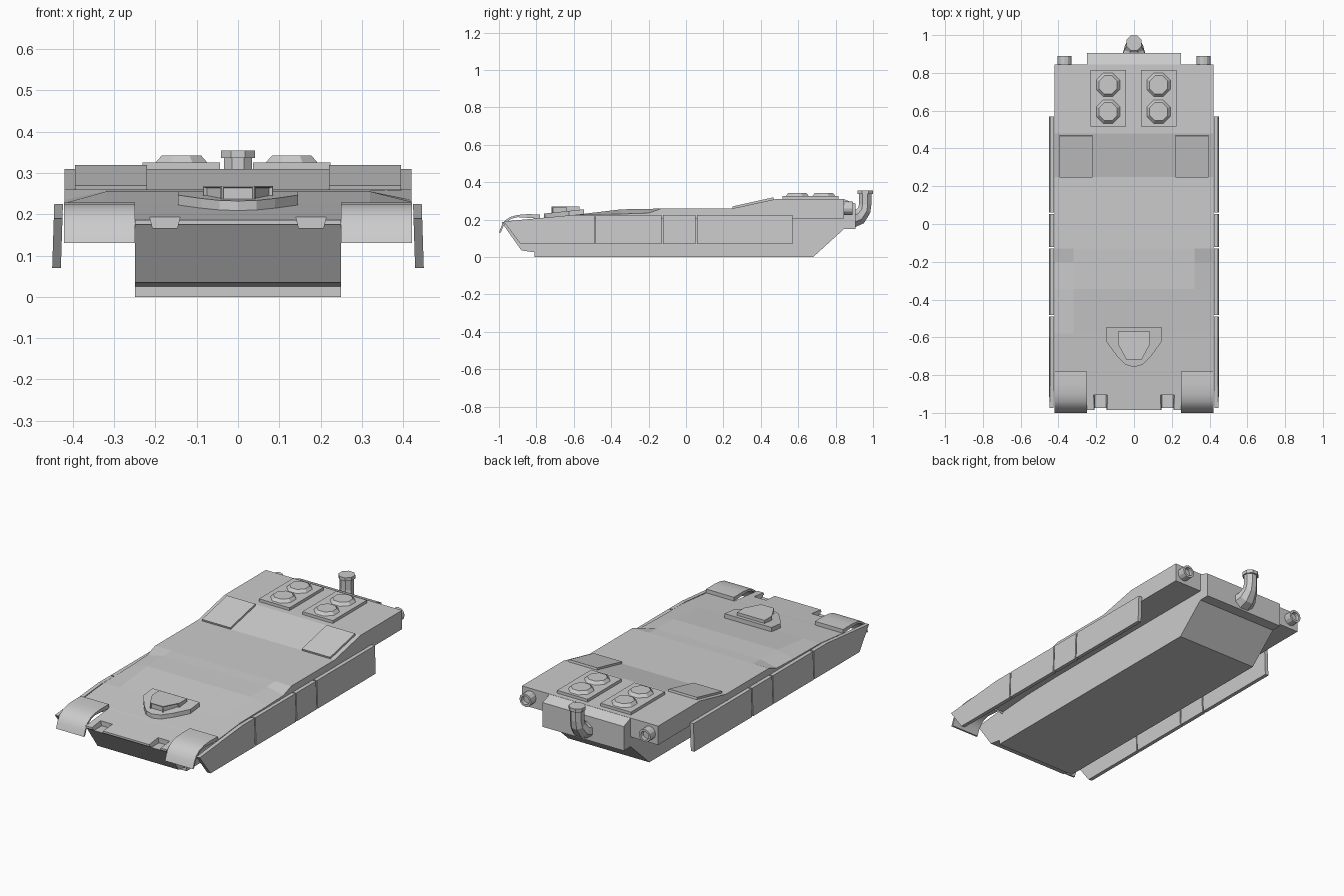
import bpy, bmesh
from math import cos, sin, pi, radians
from mathutils import Vector

if "Cube" in bpy.data.objects:
    bpy.data.objects.remove(bpy.data.objects["Cube"])


def finish(name, bm):
    bmesh.ops.recalc_face_normals(bm, faces=bm.faces[:])
    me = bpy.data.meshes.new(name)
    bm.to_mesh(me)
    bm.free()
    ob = bpy.data.objects.new(name, me)
    bpy.context.collection.objects.link(ob)
    return ob


def loft(name, rings):
    """Skin a list of equal-length closed rings and cap both ends."""
    bm = bmesh.new()
    vs = [[bm.verts.new(p) for p in r] for r in rings]
    n = len(rings[0])
    for a, b in zip(vs, vs[1:]):
        for i in range(n):
            j = (i + 1) % n
            bm.faces.new((a[i], a[j], b[j], b[i]))
    bm.faces.new(vs[0])
    bm.faces.new(vs[-1][::-1])
    return finish(name, bm)


def side_prism(name, pts, x0, x1):
    return loft(name, [[(x, y, z) for y, z in pts] for x in (x0, x1)])


def box(name, x0, x1, y0, y1, z0, z1):
    return side_prism(name, [(y0, z0), (y1, z0), (y1, z1), (y0, z1)], x0, x1)


def disc(name, c, r0, r1, h, n=8, axis='z', rot=0.0):
    def p(r, t, k):
        a, b = r * cos(t), r * sin(t)
        off = (a, b, k) if axis == 'z' else (a, k, b)
        return Vector(c) + Vector(off)
    ts = [rot + 2 * pi * i / n for i in range(n)]
    return loft(name, [[p(r0, t, 0) for t in ts], [p(r1, t, h) for t in ts]])


def inset_facing(ob, direction, limit, width, depth, top_z=9):
    """Recess every face that looks in the given direction."""
    bm = bmesh.new()
    bm.from_mesh(ob.data)
    d = Vector(direction)
    fs = [f for f in bm.faces if f.normal.dot(d) > limit]
    bmesh.ops.inset_individual(bm, faces=fs, thickness=width, depth=0)
    bmesh.ops.inset_individual(bm, faces=fs, thickness=0.001, depth=-depth)
    bm.to_mesh(ob.data)
    bm.free()


# Lower hull tub with the raised rear centre block
tub = side_prism("lower_hull", [
    (-.81, 0), (.68, 0), (.845, .15), (.905, .15), (.905, .285), (.845, .309),
    (.48, .305), (.25, .25), (-.345, .245), (-.985, .184), (-.88, .035), (-.81, .025)],
    -.25, .25)

# Upper deck: y, inner x, centre z, outer x, edge z, bottom z
rows = [(-.985, .20, .186, .25, .186, .175), (-.785, .20, .206, .25, .206, .175),
        (-.78, .32, .207, .42, .207, .185), (-.58, .32, .227, .42, .227, .20),
        (-.345, .32, .255, .42, .23, .205), (-.20, .32, .257, .42, .235, .205),
        (-.13, .32, .26, .42, .26, .205), (.25, .32, .26, .42, .26, .205),
        (.48, .32, .31, .42, .31, .205), (.845, .32, .31, .42, .31, .205)]
deck = loft("upper_deck", [
    [(-xo, y, zb), (-xo, y, zo), (-xi, y, zc), (xi, y, zc), (xo, y, zo), (xo, y, zb)]
    for y, xi, zc, xo, zo, zb in rows])

# Front notches cut through the deck lip
for s in (-1, 1):
    cut = loft("notch_cutter", [
        [(s * .177 - w, y, z) for y, z, w in ((-1.1, .167, .03), (-.905, .167, .03), (-.905, .25, .05), (-1.1, .25, .05))],
        [(s * .177 + w, y, z) for y, z, w in ((-1.1, .167, .03), (-.905, .167, .03), (-.905, .25, .05), (-1.1, .25, .05))]])
    cut.hide_render = True
    cut.hide_viewport = False
    cut.display_type = 'WIRE'
    for ob in (tub, deck):
        m = ob.modifiers.new("notch", 'BOOLEAN')
        m.operation = 'DIFFERENCE'
        m.object = cut

# Curved front fenders: a thin bent sheet
arc = [(-.78, .228), (-.85, .229), (-.90, .225), (-.94, .214), (-.97, .193), (-.988, .163), (-1.0, .13)]
under = [(-.99, .13), (-.977, .163), (-.96, .187), (-.935, .204), (-.90, .213), (-.78, .205)]
for s, side in ((-1, "left"), (1, "right")):
    f = side_prism(side + "_front_fender", arc + under, s * .25, s * .422)
    bpy.context.view_layer.objects.active = f
    for o in bpy.context.selected_objects:
        o.select_set(False)
    f.select_set(True)
    bpy.ops.object.shade_smooth_by_angle(angle=radians(32))

    # Side skirt panels leaning slightly outwards
    panels = [[(-.975, .19), (-.885, .07), (-.49, .07), (-.49, .225), (-.60, .225)]]
    for y0, y1 in ((-.483, -.13), (-.123, .052), (.06, .57)):
        panels.append([(y0, .07), (y1, .07), (y1, .225), (y0, .225)])
    for i, pts in enumerate(panels):
        lean = lambda z: .005 * (.225 - z) / .155
        loft(f"{side}_skirt_{i + 1}", [
            [(s * (x + lean(z)), y, z) for y, z in pts] for x in (.424, .445)])

    # Sloped access plate
    side_prism(side + "_access_plate",
               [(.25, .258), (.47, .306), (.467, .319), (.247, .270)], s * .22, s * .395)

    # Engine fan plate with two octagonal covers
    cx = .13 if s > 0 else -.137
    box(side + "_fan_plate", cx - .094, cx + .094, .515, .815, .305, .326)
    for i, y in enumerate((.595, .737)):
        disc(f"{side}_fan_cover_{i + 1}", (cx, y, .325), .068, .052, .017, rot=pi / 8)

    # Rear lamp with recessed face
    lamp = disc(side + "_rear_lamp", (s * .368, .84, .26), .036, .036, .05, n=12, axis='y')
    inset_facing(lamp, (0, 1, 0), .9, .012, .02)

# Driver hatch base, lying on the sloped front plate
base = [(-.145, -.545), (.145, -.545), (.145, -.625), (.09, -.70), (.045, -.745), (0, -.758),
        (-.045, -.745), (-.09, -.70), (-.145, -.625)]
slope = lambda y: .186 + (y + .985) * .107
loft("driver_hatch_base", [[(x, y, slope(y) + h) for x, y in base] for h in (-.01, .022)])

# Driver vision block with three recessed windows
block = [(-.085, -.57), (.085, -.57), (.085, -.635), (.04, -.718), (-.04, -.718), (-.085, -.635)]
vb = loft("driver_vision_block", [[(x, y, z) for x, y in block] for z in (.226, .269)])
inset_facing(vb, (0, -1, 0), .3, .006, .008)

# Rear air pipe: wide elbow turning upwards, with a cap
rings = []
for y, z, w, d, tilt in ((.90, .205, .06, .047, 0), (.93, .217, .05, .042, 30),
                         (.953, .25, .038, .035, 65), (.958, .28, .034, .033, 90),
                         (.958, .338, .034, .033, 90)):
    t = radians(tilt)
    ring = []
    for i in range(8):
        a = pi / 8 + i * pi / 4
        u, v = w * cos(a) / cos(pi / 8), d * sin(a) / cos(pi / 8)
        ring.append((u, y - v * sin(t), z + v * cos(t)))
    rings.append(ring)
loft("rear_air_pipe", rings)
disc("air_pipe_cap", (0, .958, .336), .044, .044, .019, rot=pi / 8)
